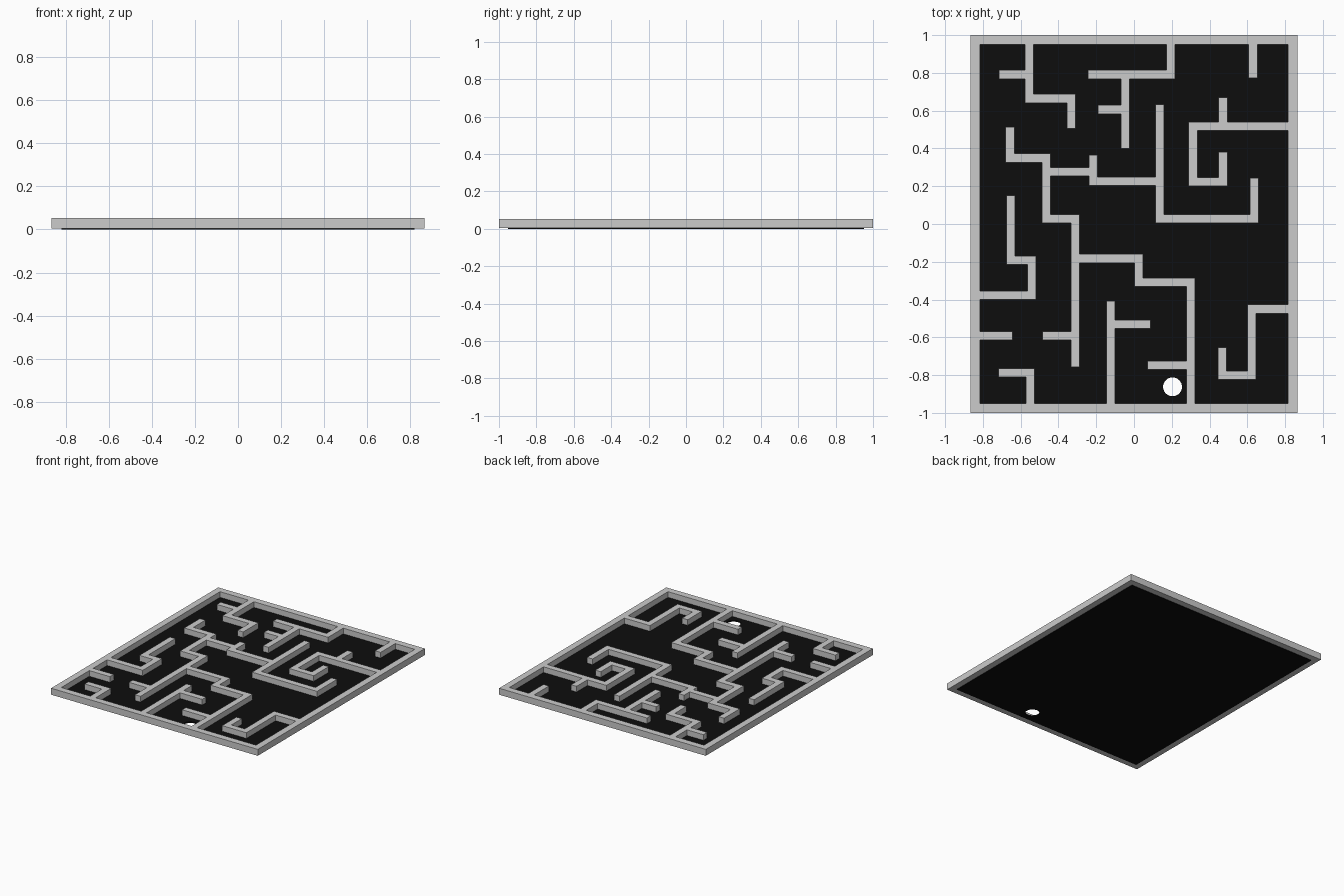
import bpy, bmesh
from mathutils import Vector

if "Cube" in bpy.data.objects:
    bpy.data.objects.remove(bpy.data.objects["Cube"])

TOP = 0.053        # height of frame and walls
FRAME_Z = 0.004    # frame sits just above the underside of the floor
FLOOR_TOP = 0.010


def ribbon(name, pts, half, z0, z1, closed=False):
    """Solid wall following an axis-aligned centreline with mitred corners."""
    pts = [Vector((x, y, 0)) for x, y in pts]
    n = len(pts)
    segs = n if closed else n - 1
    normals = []
    for i in range(segs):
        d = (pts[(i + 1) % n] - pts[i]).normalized()
        normals.append(Vector((-d.y, d.x, 0)))
    bm = bmesh.new()
    rings = []
    for i, p in enumerate(pts):
        if closed:
            off = normals[i - 1] + normals[i]
        elif i in (0, n - 1):
            off = normals[min(i, segs - 1)]
        else:
            off = normals[i - 1] + normals[i]
        a, b = p + off * half, p - off * half
        rings.append([bm.verts.new((q.x, q.y, z))
                      for q, z in ((a, z0), (b, z0), (b, z1), (a, z1))])
    for i in range(segs):
        r, s = rings[i], rings[(i + 1) % n]
        for k in range(4):
            m = (k + 1) % 4
            bm.faces.new((r[k], r[m], s[m], s[k]))
    if not closed:
        bm.faces.new(rings[0])
        bm.faces.new(rings[-1])
    bmesh.ops.recalc_face_normals(bm, faces=bm.faces)
    mesh = bpy.data.meshes.new(name)
    bm.to_mesh(mesh)
    bm.free()
    ob = bpy.data.objects.new(name, mesh)
    bpy.context.collection.objects.link(ob)
    return ob


def maze_wall(name, axis, x, y, *stops):
    """Start at (x, y), then move alternately along x and y to each stop."""
    pts = [(x, y)]
    for s in stops:
        if axis == "x":
            x, axis = s, "y"
        else:
            y, axis = s, "x"
        pts.append((x, y))
    return ribbon(name, pts, 0.023, FLOOR_TOP - 0.003, TOP)


# outer frame
ribbon("frame", [(-.841, -.975), (.841, -.975), (.841, .975), (-.841, .975)],
       0.025, FRAME_Z, TOP, closed=True)

# maze walls
maze_wall("top_left_wall", "y", -.555, .957, .664, -.333, .505)
maze_wall("top_left_stub", "x", -.715, .791, -.577)
maze_wall("top_middle_wall", "y", .194, .957, .791, -.243)
maze_wall("top_middle_drop", "y", -.047, .769, .40)
maze_wall("top_middle_stub", "x", -.19, .606, -.069)
maze_wall("top_right_stub", "y", .63, .957, .774)
maze_wall("spiral_wall", "x", .817, .517, .312, .223, .471, .38)
maze_wall("spiral_stub", "y", .471, .67, .539)
maze_wall("center_hook", "y", .137, .632, .028, .636, .243)
maze_wall("center_branch", "x", .115, .226, -.216, .365)
maze_wall("center_link", "x", -.238, .276, -.443)
maze_wall("stair_wall", "y", -.656, .513, .349, -.465, .028, -.311, -.757)
maze_wall("stair_stub", "x", -.484, -.592, -.333)
maze_wall("lower_stair_wall", "x", -.289, -.183, .025, -.309, .30, -.955)
maze_wall("hole_guard", "x", .072, -.748, .278)
maze_wall("bottom_wall", "y", -.123, -.408, -.955)
maze_wall("bottom_wall_stub", "x", .087, -.53, -.101)
maze_wall("left_wall", "y", -.653, .15, -.192, -.541, -.378, -.818)
maze_wall("left_stub", "x", -.818, -.592, -.643)
maze_wall("bottom_left_wall", "x", -.717, -.788, -.55, -.955)
maze_wall("right_hook", "x", .817, -.45, .624, -.801, .467, -.654)

# black floor with a round drop hole
bpy.ops.mesh.primitive_cube_add(size=1, location=(0, 0, FLOOR_TOP / 2))
floor = bpy.context.object
floor.name = "floor"
floor.scale = (1.636, 1.904, FLOOR_TOP)
bpy.ops.object.transform_apply(location=True, scale=True)
black = bpy.data.materials.new("black")
black.diffuse_color = (0.004, 0.004, 0.004, 1)
black.use_nodes = True
black.node_tree.nodes["Principled BSDF"].inputs["Base Color"].default_value = black.diffuse_color
floor.data.materials.append(black)

bpy.ops.mesh.primitive_cylinder_add(vertices=32, radius=0.05, depth=0.1,
                                    location=(.204, -.862, 0))
cutter = bpy.context.object
cutter.name = "hole_cutter"
cutter.data.materials.append(black)
cut = floor.modifiers.new("hole", "BOOLEAN")
cut.operation = "DIFFERENCE"
cut.object = cutter
bpy.context.view_layer.objects.active = floor
bpy.ops.object.modifier_apply(modifier="hole")
bpy.data.objects.remove(cutter)
